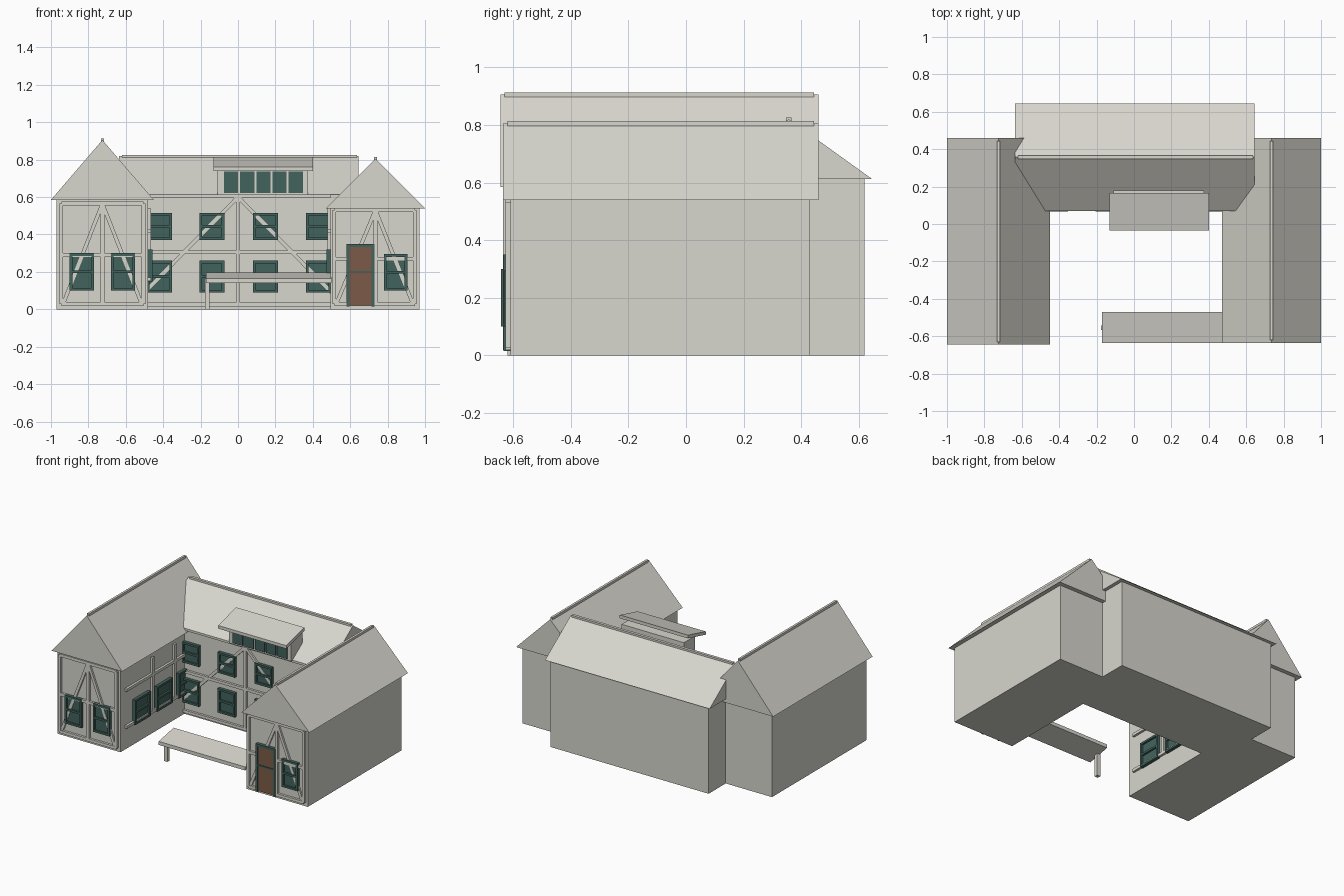
import bpy, bmesh
from mathutils import Vector

if "Cube" in bpy.data.objects:
    bpy.data.objects.remove(bpy.data.objects["Cube"])


def material(name, rgb):
    m = bpy.data.materials.new(name)
    m.diffuse_color = (*rgb, 1)
    m.use_nodes = True
    m.node_tree.nodes["Principled BSDF"].inputs["Base Color"].default_value = m.diffuse_color
    return m


PLASTER = material("pale_plaster", (0.68, 0.67, 0.61))
TEAL = material("dark_teal", (0.055, 0.125, 0.11))
BROWN = material("door_brown", (0.20, 0.105, 0.065))


def finish(name, bm, mat):
    bmesh.ops.recalc_face_normals(bm, faces=bm.faces)
    me = bpy.data.meshes.new(name)
    bm.to_mesh(me)
    bm.free()
    me.materials.append(mat)
    ob = bpy.data.objects.new(name, me)
    bpy.context.collection.objects.link(ob)


def add_prism(bm, pts, offset):
    """Extrude a closed 3D outline by an offset vector."""
    a = [bm.verts.new(p) for p in pts]
    b = [bm.verts.new(Vector(p) + Vector(offset)) for p in pts]
    bm.faces.new(a)
    bm.faces.new(b[::-1])
    n = len(a)
    for i in range(n):
        bm.faces.new((a[i], b[i], b[(i + 1) % n], a[(i + 1) % n]))


def prism(name, pts, offset, mat=PLASTER):
    bm = bmesh.new()
    add_prism(bm, pts, offset)
    finish(name, bm, mat)


def box(name, x, y, z, mat=PLASTER):
    prism(name, [(x[0], y[0], z[0]), (x[1], y[0], z[0]), (x[1], y[1], z[0]), (x[0], y[1], z[0])],
          (0, 0, z[1] - z[0]), mat)


class Facade:
    """Wall plane with u running along it, v going up and d going outward."""

    def __init__(self, name, origin, u, n):
        self.name, self.o, self.u, self.n = name, Vector(origin), Vector(u), Vector(n)

    def at(self, u, v, d=0):
        return self.o + self.u * u + Vector((0, 0, v)) + self.n * d

    def rect(self, bm, u0, u1, v0, v1, d):
        add_prism(bm, [self.at(u0, v0), self.at(u1, v0), self.at(u1, v1), self.at(u0, v1)], self.n * d)

    def timbers(self, segs, depth=0.016, w=0.02):
        bm = bmesh.new()
        for u0, v0, u1, v1 in segs:
            a, b = Vector((u0, v0)), Vector((u1, v1))
            t = (b - a).normalized()
            s = Vector((-t.y, t.x)) * w / 2
            # slanted braces sit slightly behind the straight frame
            d = depth if u0 == u1 or v0 == v1 else depth * 0.8
            add_prism(bm, [self.at(*p) for p in (a + s, b + s, b - s, a - s)], self.n * d)
        finish(self.name + "_timbers", bm, PLASTER)

    def windows(self, rects, bar=0.014):
        glass, frame = bmesh.new(), bmesh.new()
        for u0, u1, v0, v1 in rects:
            self.rect(glass, u0, u1, v0, v1, 0.009)
            um, vm = (u0 + u1) / 2, (v0 + v1) / 2
            for r in ((u0, u0 + bar, v0, v1), (u1 - bar, u1, v0, v1), (u0, u1, v0, v0 + bar),
                      (u0, u1, v1 - bar, v1), (u0, u1, vm - bar / 2, vm + bar / 2)):
                self.rect(frame, *r, 0.022)
        finish(self.name + "_window_glass", glass, TEAL)
        finish(self.name + "_window_frames", frame, TEAL)


# Walls
box("left_wing_walls", (-0.97, -0.48), (-0.62, 0.43), (0, 0.59))
box("right_wing_walls", (0.495, 0.97), (-0.61, 0.43), (0, 0.545))
box("main_walls", (-0.61, 0.62), (0.09, 0.62), (0, 0.62))

# Solid gable roofs with ridge caps
for name, x0, xm, x1, y0, eave, top in (("left_wing", -1.0, -0.725, -0.45, -0.645, 0.585, 0.905),
                                        ("right_wing", 0.47, 0.735, 1.0, -0.635, 0.54, 0.805)):
    prism(name + "_roof", [(x0, y0, eave), (x1, y0, eave), (xm, y0, top)], (0, 0.46 - y0, 0))
    box(name + "_ridge_cap", (xm - 0.008, xm + 0.008), (y0 + 0.015, 0.445), (top - 0.008, top + 0.008))
prism("main_roof", [(-0.635, 0.07, 0.613), (-0.635, 0.645, 0.613), (-0.635, 0.357, 0.82)], (1.28, 0, 0))
box("main_ridge_cap", (-0.62, 0.635), (0.347, 0.367), (0.81, 0.826))

# Dormer
box("dormer_body", (-0.11, 0.375), (0.055, 0.18), (0.61, 0.76))
prism("dormer_roof", [(-0.13, -0.035, 0.74), (-0.13, -0.035, 0.762), (-0.13, 0.165, 0.813), (-0.13, 0.165, 0.79)],
      (0.53, 0, 0))
bm = bmesh.new()
dormer = Facade("dormer", (0, 0.055, 0), (1, 0, 0), (0, -1, 0))
for i in range(5):
    u = -0.075 + i * 0.0865
    dormer.rect(bm, u, u + 0.076, 0.622, 0.738, 0.008)
finish("dormer_windows", bm, TEAL)

# Porch roof and its post
prism("porch_roof", [(-0.172, -0.635, 0.14), (-0.172, -0.635, 0.165), (-0.172, -0.47, 0.198), (-0.172, -0.47, 0.173)],
      (0.672, 0, 0))
box("porch_post", (-0.177, -0.152), (-0.568, -0.543), (0, 0.165))


def gable_frame(x0, xm, x1, z0, z1, z2):
    """Timber segments of a wing front: posts, rails and two braces."""
    return ([(x, z0, x, z2) for x in (x0, xm, x1)] + [(x0, z, x1, z) for z in (z0, z1, z2)]
            + [(xm, z2, x0 + 0.01, z0), (xm, z2, x1 - 0.01, z0)])


# Wing fronts
left = Facade("left_wing_front", (0, -0.62, 0), (1, 0, 0), (0, -1, 0))
left.timbers(gable_frame(-0.945, -0.725, -0.505, 0.028, 0.29, 0.565))
left.windows([(-0.9, -0.77, 0.10, 0.30), (-0.68, -0.55, 0.10, 0.30)])

right = Facade("right_wing_front", (0, -0.61, 0), (1, 0, 0), (0, -1, 0))
right.timbers(gable_frame(0.515, 0.735, 0.945, 0.028, 0.27, 0.53))
right.windows([(0.78, 0.905, 0.10, 0.295)])

# Door with frame and crossbar
bm = bmesh.new()
right.rect(bm, 0.595, 0.72, 0.02, 0.335, 0.018)
finish("door", bm, BROWN)
bm = bmesh.new()
for r in ((0.58, 0.597, 0.015, 0.35), (0.715, 0.73, 0.015, 0.35), (0.58, 0.73, 0.333, 0.35), (0.59, 0.72, 0.196, 0.206)):
    right.rect(bm, *r, 0.024)
finish("door_frame", bm, TEAL)

# Main front
main = Facade("main_front", (0, 0.09, 0), (1, 0, 0), (0, -1, 0))
main.timbers([(-0.48, z, 0.495, z) for z in (0.025, 0.305, 0.605)]
             + [(0, 0.02, 0, 0.605), (0, 0.6, -0.5, 0.09), (0, 0.6, 0.5, 0.09)])
main.windows([(c - 0.067, c + 0.067, z0, z1) for c in (-0.42, -0.14, 0.147, 0.43)
              for z0, z1 in ((0.09, 0.26), (0.37, 0.515))])

# Courtyard sides of both wings
for name, x, n in (("left_courtyard", -0.48, 1), ("right_courtyard", 0.495, -1)):
    side = Facade(name, (x, 0, 0), (0, 1, 0), (n, 0, 0))
    side.timbers([(-0.57, z, 0.09, z) for z in (0.16, 0.42)] + [(y, 0.16, y, 0.54) for y in (-0.275, -0.03)])
    side.windows([(c - 0.085, c + 0.085, 0.145, 0.32) for c in (-0.4, -0.155, 0.085)])
